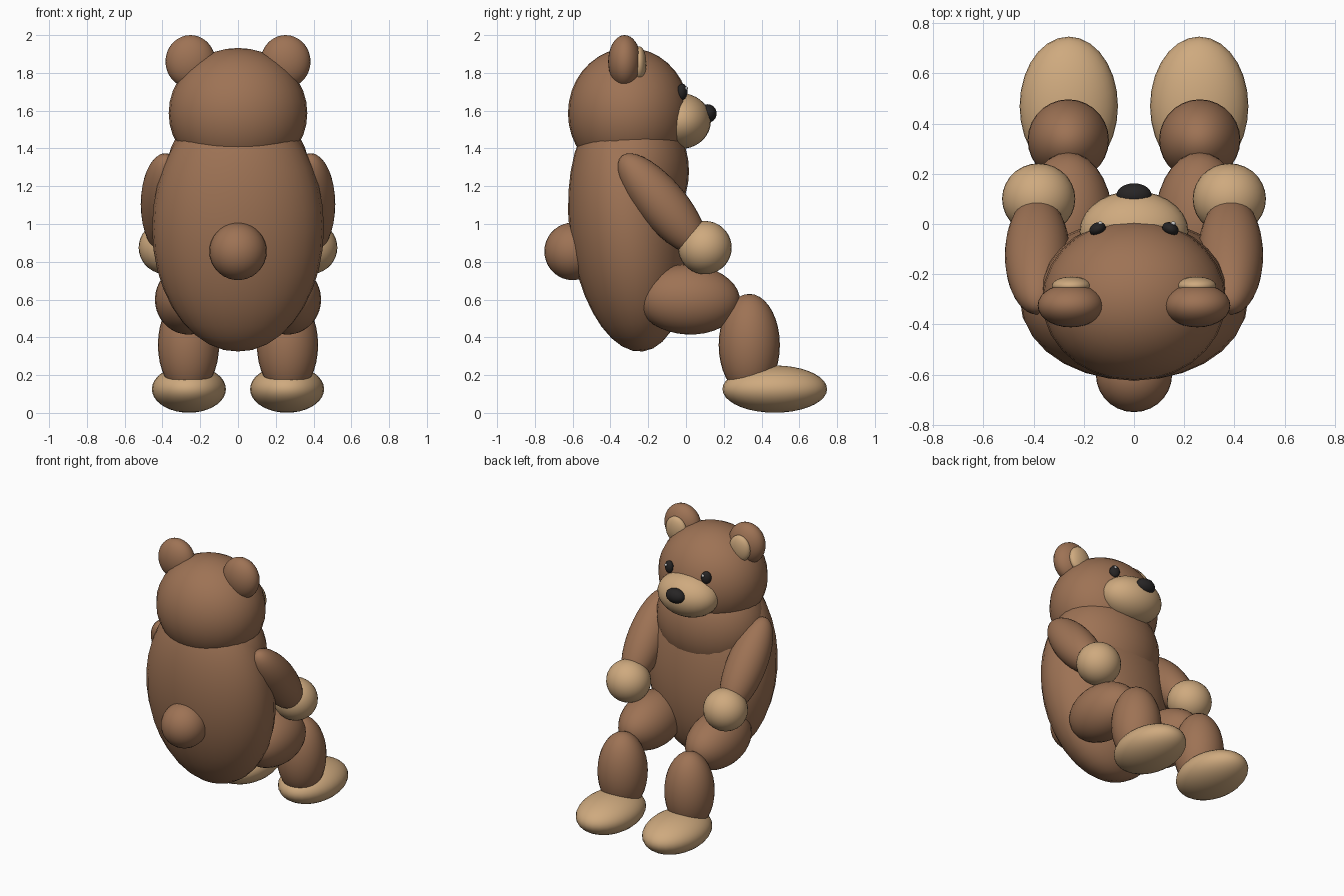
import bpy
from math import radians

if "Cube" in bpy.data.objects:
    bpy.data.objects.remove(bpy.data.objects["Cube"])


def material(name, rgb):
    m = bpy.data.materials.new(name)
    m.diffuse_color = (*rgb, 1)
    m.use_nodes = True
    m.node_tree.nodes["Principled BSDF"].inputs["Base Color"].default_value = m.diffuse_color
    return m


BROWN = material("brown_fur", (0.34, 0.17, 0.09))
TAN = material("tan_fur", (0.62, 0.40, 0.21))
DARK = material("dark_plastic", (0.02, 0.018, 0.018))
WHITE = material("white_glint", (0.9, 0.9, 0.9))


def ball(name, centre, radii, mat, tilt=0, turn=0, seg=28, rings=18):
    """Smooth ellipsoid; tilt turns about x, turn about z (degrees)."""
    bpy.ops.mesh.primitive_uv_sphere_add(
        segments=seg, ring_count=rings, radius=1, location=centre,
        rotation=(radians(tilt), 0, radians(turn)))
    ob = bpy.context.object
    ob.name = name
    ob.scale = radii
    ob.data.materials.append(mat)
    bpy.ops.object.shade_smooth()
    return ob


def pair(name, centre, radii, mat, tilt=0, turn=0, **kw):
    x, y, z = centre
    ball(name + "_right", (x, y, z), radii, mat, tilt, turn, **kw)
    ball(name + "_left", (-x, y, z), radii, mat, tilt, -turn, **kw)


# Trunk
ball("torso", (0, -0.302, 0.98), (0.455, 0.316, 0.659), BROWN, tilt=6.5)
ball("chest", (0, -0.29, 1.28), (0.378, 0.306, 0.36), BROWN)
ball("tail", (0, -0.60, 0.855), (0.152, 0.15, 0.152), BROWN)

# Head and face
ball("head", (0, -0.303, 1.587), (0.367, 0.322, 0.345), BROWN)
ball("muzzle", (0, -0.03, 1.545), (0.217, 0.162, 0.148), TAN)
ball("nose", (0, 0.115, 1.585), (0.07, 0.047, 0.049), DARK)
pair("eye", (0.145, -0.02, 1.70), (0.034, 0.026, 0.043), DARK, turn=-25, seg=20, rings=12)
for side, x in (("right", 0.157), ("left", -0.135)):
    ball("eye_glint_" + side, (x, 0.002, 1.718), (0.01, 0.008, 0.01), WHITE, seg=12, rings=8)

# Ears
pair("ear", (0.252, -0.325, 1.86), (0.132, 0.087, 0.14), BROWN)
pair("inner_ear", (0.25, -0.247, 1.85), (0.078, 0.037, 0.09), TAN)

# Arms
pair("arm", (0.385, -0.125, 1.105), (0.13, 0.13, 0.334), BROWN, tilt=40)
pair("paw", (0.38, 0.10, 0.875), (0.146, 0.142, 0.141), TAN)

# Legs
pair("thigh", (0.262, 0.012, 0.60), (0.178, 0.275, 0.185), BROWN, tilt=-3)
pair("shin", (0.262, 0.335, 0.36), (0.162, 0.162, 0.27), BROWN)
pair("foot", (0.26, 0.47, 0.126), (0.196, 0.277, 0.125), TAN)
